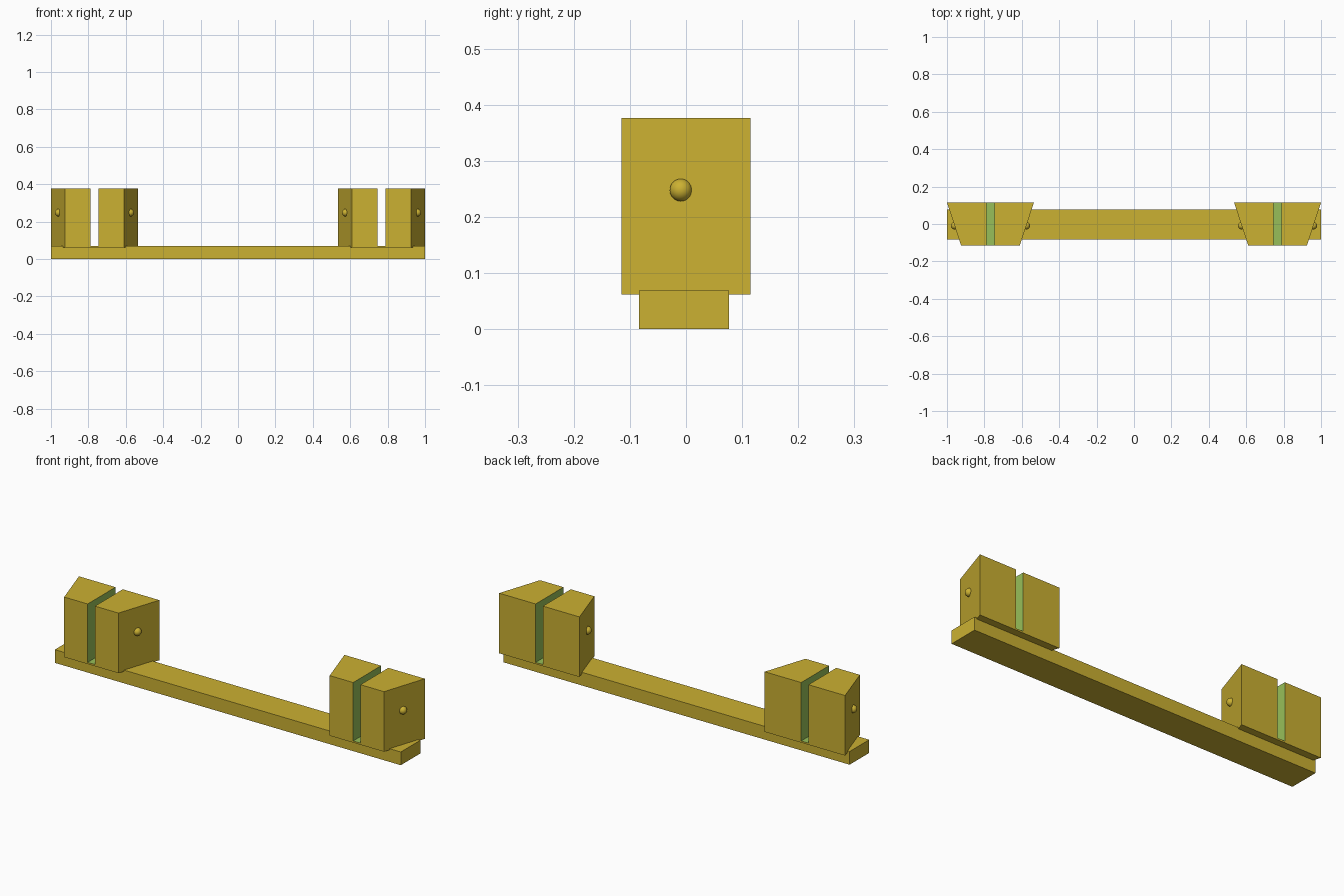
import bpy, bmesh, math

if "Cube" in bpy.data.objects:
    bpy.data.objects.remove(bpy.data.objects["Cube"])


def material(name, rgb):
    m = bpy.data.materials.new(name)
    m.diffuse_color = (*rgb, 1)
    m.use_nodes = True
    m.node_tree.nodes["Principled BSDF"].inputs["Base Color"].default_value = m.diffuse_color
    return m


GOLD = material("gold", (0.60, 0.44, 0.032))
GREEN = material("slot_green", (0.31, 0.52, 0.10))

# Block dimensions
Y_HALF = 0.115
FRONT_HALF, BACK_HALF = 0.157, 0.2325
SLOT_HALF = 0.021
Z_LOW, Z_FLOOR, Z_TOP = 0.062, 0.071, 0.376
BLOCK_X = 0.7675
PIN_Y, PIN_Z, PIN_R = -0.009, 0.248, 0.02


def add_mesh(name, bm, mats):
    bmesh.ops.recalc_face_normals(bm, faces=bm.faces)
    me = bpy.data.meshes.new(name)
    bm.to_mesh(me)
    bm.free()
    for m in mats:
        me.materials.append(m)
    ob = bpy.data.objects.new(name, me)
    bpy.context.collection.objects.link(ob)
    return ob


def base_bar():
    bpy.ops.mesh.primitive_cube_add(size=1, location=(0, -0.0035, 0.0345))
    ob = bpy.context.object
    ob.name = "base_bar"
    ob.scale = (2, 0.161, 0.069)
    ob.data.materials.append(GOLD)


def slotted_block(name, x):
    # U-shaped profile, wider at the back than at the front
    def ring(half, y):
        s = SLOT_HALF
        pts = [(-half, Z_LOW), (half, Z_LOW), (half, Z_TOP), (s, Z_TOP),
               (s, Z_FLOOR), (-s, Z_FLOOR), (-s, Z_TOP), (-half, Z_TOP)]
        return [bm.verts.new((px, y, pz)) for px, pz in pts]

    bm = bmesh.new()
    front, back = ring(FRONT_HALF, -Y_HALF), ring(BACK_HALF, Y_HALF)
    bm.faces.new(front)
    bm.faces.new(back)
    for i in range(8):
        j = (i + 1) % 8
        f = bm.faces.new((front[i], front[j], back[j], back[i]))
        f.material_index = 1 if i in (3, 4, 5) else 0  # slot walls and floor
    ob = add_mesh(name, bm, (GOLD, GREEN))
    ob.location.x = x


def side_pin(name, x):
    # Round pin head set halfway into the slanted side
    bpy.ops.mesh.primitive_uv_sphere_add(segments=32, ring_count=16, radius=PIN_R,
                                         location=(x, PIN_Y, PIN_Z))
    ob = bpy.context.object
    ob.name = name
    ob.data.materials.append(GOLD)
    bpy.ops.object.shade_smooth()


base_bar()
t = (PIN_Y + Y_HALF) / (2 * Y_HALF)
pin_offset = FRONT_HALF + (BACK_HALF - FRONT_HALF) * t
for side, x in (("left", -BLOCK_X), ("right", BLOCK_X)):
    slotted_block(side + "_block", x)
    side_pin(side + "_block_pin_a", x - pin_offset)
    side_pin(side + "_block_pin_b", x + pin_offset)
